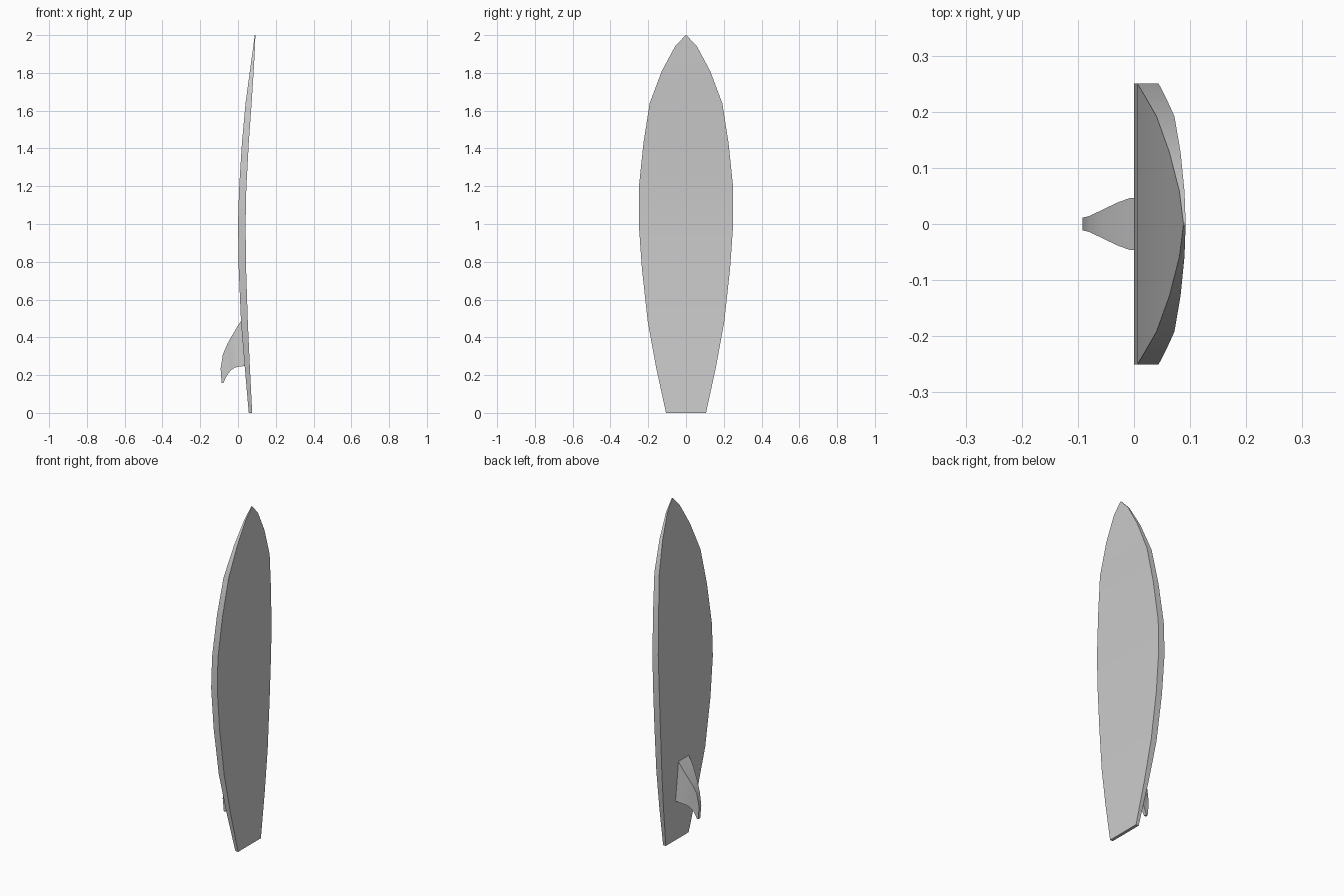
import bpy, bmesh


def loft(name, rings, angle):
    """Skin four-point rings into a closed solid."""
    bm = bmesh.new()
    rows = [[bm.verts.new(p) for p in ring] for ring in rings]
    for a, b in zip(rows, rows[1:]):
        for i in range(4):
            j = (i + 1) % 4
            bm.faces.new((a[i], a[j], b[j], b[i]))
    bm.faces.new(rows[0])
    bm.faces.new(rows[-1])
    bmesh.ops.recalc_face_normals(bm, faces=bm.faces)
    mesh = bpy.data.meshes.new(name)
    bm.to_mesh(mesh)
    bm.free()
    ob = bpy.data.objects.new(name, mesh)
    bpy.context.collection.objects.link(ob)
    bpy.context.view_layer.objects.active = ob
    ob.select_set(True)
    bpy.ops.object.shade_smooth_by_angle(angle=angle)
    ob.select_set(False)
    return ob


# Board stations: height, half width, underside x, deck x
stations = [
    (0.00, 0.106, 0.057, 0.075),
    (0.24, 0.158, 0.036, 0.063),
    (0.48, 0.202, 0.016, 0.052),
    (0.76, 0.233, 0.004, 0.043),
    (1.00, 0.250, 0.000, 0.040),
    (1.19, 0.250, 0.006, 0.044),
    (1.43, 0.225, 0.021, 0.057),
    (1.64, 0.192, 0.040, 0.072),
    (1.81, 0.128, 0.063, 0.083),
    (1.94, 0.058, 0.081, 0.090),
    (2.00, 0.002, 0.088, 0.092),
]
loft("board", [[(u, -w, z), (d, -w, z), (d, w, z), (u, w, z)]
               for z, w, u, d in stations], 0.7)

# Fin sections: leading x, z, trailing x, z, half thickness
sections = [
    (0.018, 0.490, 0.040, 0.249, 0.048),
    (-0.008, 0.450, 0.002, 0.244, 0.046),
    (-0.030, 0.412, -0.018, 0.239, 0.038),
    (-0.055, 0.368, -0.038, 0.226, 0.026),
    (-0.080, 0.310, -0.055, 0.203, 0.014),
    (-0.092, 0.235, -0.068, 0.180, 0.011),
    (-0.087, 0.159, -0.077, 0.159, 0.008),
]
loft("fin", [[(lx, -h, lz), (tx, -h, tz), (tx, h, tz), (lx, h, lz)]
             for lx, lz, tx, tz, h in sections], 1.0)
